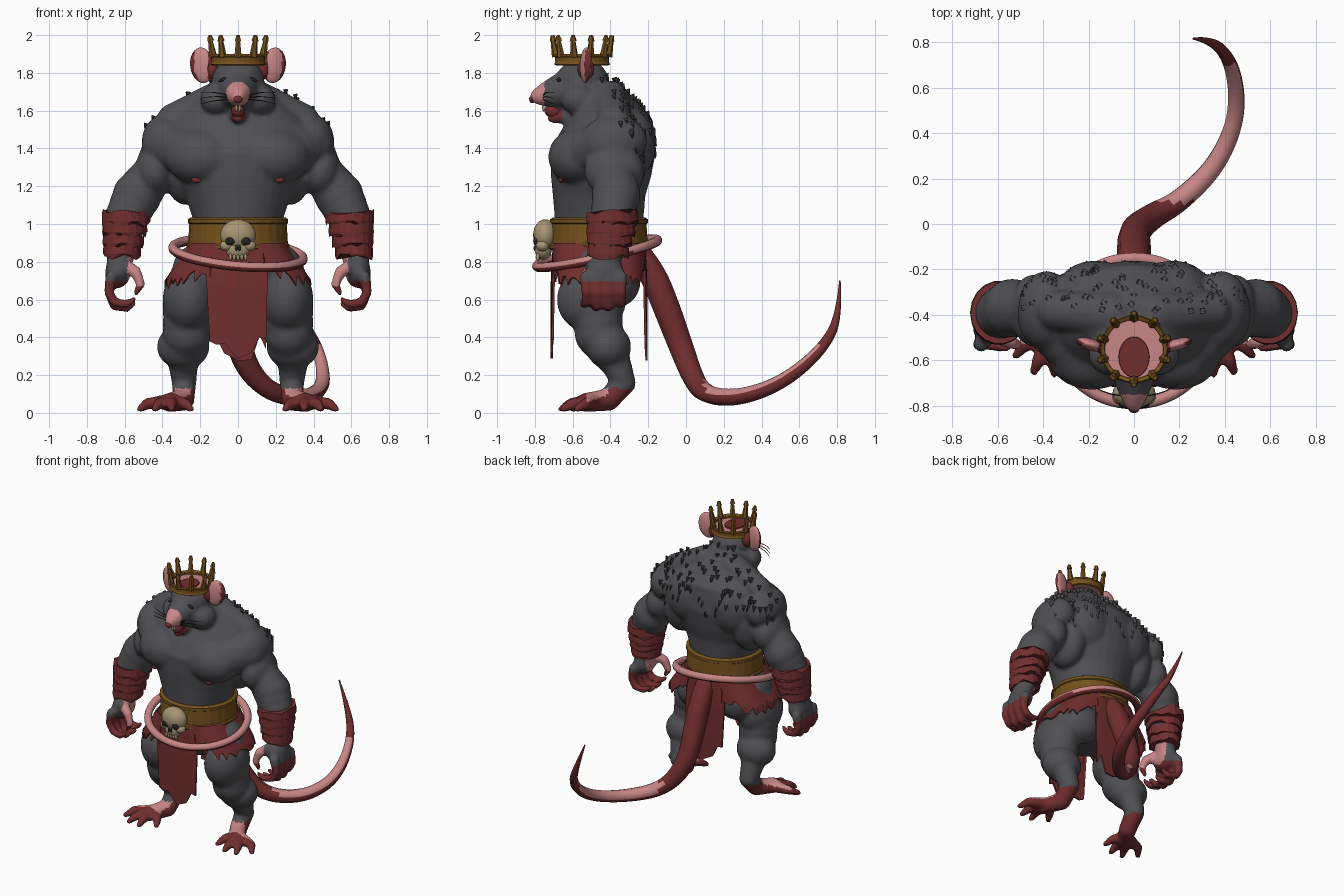
import bpy, bmesh, math, random
from mathutils import Matrix, Vector, Euler
from mathutils.bvhtree import BVHTree

random.seed(4)
if "Cube" in bpy.data.objects:
    bpy.data.objects.remove(bpy.data.objects["Cube"])


def material(name, r, g, b):
    m = bpy.data.materials.new(name)
    m.use_nodes = True
    m.diffuse_color = (r, g, b, 1)
    bsdf = m.node_tree.nodes["Principled BSDF"]
    bsdf.inputs["Base Color"].default_value = (r, g, b, 1)
    bsdf.inputs["Roughness"].default_value = 0.8
    return m


GREY = material("grey fur", 0.08, 0.08, 0.088)
RED = material("dark red", 0.165, 0.027, 0.028)
PINK = material("pink skin", 0.58, 0.24, 0.24)
GOLD = material("old gold", 0.175, 0.082, 0.012)
BONE = material("bone", 0.38, 0.3, 0.17)
DARK = material("near black", 0.02, 0.016, 0.016)


def finish(bm, name, mats, rule=None, smooth=True):
    """Turn a bmesh into an object; rule(centre, normal) picks the colour."""
    bmesh.ops.recalc_face_normals(bm, faces=bm.faces)
    bm.normal_update()
    for f in bm.faces:
        f.smooth = smooth
        f.material_index = rule(f.calc_center_median(), f.normal) if rule else 0
    me = bpy.data.meshes.new(name)
    bm.to_mesh(me)
    bm.free()
    ob = bpy.data.objects.new(name, me)
    for m in mats:
        me.materials.append(m)
    bpy.context.scene.collection.objects.link(ob)
    return ob


def evaluated(ob):
    """Bake an object's modifiers or curve into a new bmesh and drop the object."""
    dg = bpy.context.evaluated_depsgraph_get()
    me = bpy.data.meshes.new_from_object(ob.evaluated_get(dg))
    bm = bmesh.new()
    bm.from_mesh(me)
    bpy.data.objects.remove(ob)
    bpy.data.meshes.remove(me)
    return bm


def unit_sphere(detail):
    bm = bmesh.new()
    bmesh.ops.create_icosphere(bm, subdivisions=detail, radius=1)
    bm.verts.index_update()
    shape = [v.co.copy() for v in bm.verts], [[v.index for v in f.verts] for f in bm.faces]
    bm.free()
    return shape


SPHERES = {d: unit_sphere(d) for d in (2, 3)}


def ball(bm, c, r, rot=(0, 0, 0), detail=3):
    r = r if isinstance(r, tuple) else (r, r, r)
    mat = Matrix.LocRotScale(Vector(c), Euler(rot), Vector(r))
    points, faces = SPHERES[detail]
    vs = [bm.verts.new(mat @ p) for p in points]
    for f in faces:
        bm.faces.new([vs[i] for i in f])


def limb(bm, pts):
    """Row of blended balls through (x, y, z, radius) points."""
    for a, b in zip(pts, pts[1:]):
        a, b = Vector(a), Vector(b)
        n = max(2, int((b - a).length / (0.35 * min(a[3], b[3]))))
        for i in range(n + 1):
            p = a.lerp(b, i / n)
            ball(bm, p[:3], p[3], detail=3 if p[3] > .05 else 2)


def loft(bm, rings, n=28, caps=True, ragged=0):
    """Skin through horizontal ellipses (x, y, z, rx, ry)."""
    rows = []
    for k, (x, y, z, rx, ry) in enumerate(rings):
        end = ragged if k in (0, len(rings) - 1) else 0
        rows.append([bm.verts.new((x + rx * math.cos(t), y + ry * math.sin(t),
                                   z + random.uniform(-end, end)))
                     for t in (math.tau * i / n for i in range(n))])
    for lo, hi in zip(rows, rows[1:]):
        for i in range(n):
            j = (i + 1) % n
            bm.faces.new((lo[i], lo[j], hi[j], hi[i]))
    if caps:
        bm.faces.new(rows[0][::-1])
        bm.faces.new(rows[-1])


def tube(pts, cyclic=False):
    cu = bpy.data.curves.new("path", 'CURVE')
    cu.dimensions = '3D'
    cu.bevel_depth, cu.bevel_resolution, cu.use_fill_caps = 1, 3, True
    sp = cu.splines.new('NURBS')
    sp.points.add(len(pts) - 1)
    for p, (x, y, z, r) in zip(sp.points, pts):
        p.co, p.radius = (x, y, z, 1), r
    sp.order_u, sp.resolution_u = 3, 6
    sp.use_endpoint_u, sp.use_cyclic_u = not cyclic, cyclic
    ob = bpy.data.objects.new("path", cu)
    bpy.context.scene.collection.objects.link(ob)
    return evaluated(ob)


# Body: trunk, muscles, limbs and head fused into one skin
bm = bmesh.new()
trunk = [(.62, -.47, .13, .13), (.75, -.47, .25, .21), (.9, -.465, .25, .24),
         (1.03, -.46, .24, .235), (1.15, -.46, .28, .245), (1.25, -.45, .33, .265),
         (1.38, -.44, .38, .28), (1.48, -.42, .39, .25), (1.56, -.40, .35, .22),
         (1.64, -.42, .25, .17), (1.73, -.47, .14, .13)]
loft(bm, [(0, y, z, rx, ry) for z, y, rx, ry in trunk])
ball(bm, (0, -.55, 1.76), (.14, .14, .115))
limb(bm, [(0, -.62, 1.71, .11), (0, -.72, 1.69, .072), (0, -.785, 1.675, .043)])
limb(bm, [(0, -.60, 1.585, .055), (0, -.71, 1.56, .027)])
for s in (1, -1):
    ball(bm, (s * .185, -.565, 1.355), (.20, .165, .155))        # chest
    limb(bm, [(s * .26, -.54, 1.38, .13), (s * .38, -.42, 1.42, .13)])
    ball(bm, (s * .28, -.37, 1.32), (.12, .16, .22))             # side of back
    ball(bm, (s * .17, -.29, 1.42), (.17, .13, .19))             # shoulder blade
    ball(bm, (s * .385, -.38, 1.44), (.125, .175, .14))          # shoulder
    ball(bm, (s * .44, -.38, 1.28), (.105, .16, .14))            # upper arm
    ball(bm, (s * .11, -.57, 1.66), (.09, .095, .085))           # cheek
    ball(bm, (s * .26, -.50, .60), (.14, .185, .18))             # thigh
    ball(bm, (s * .16, -.36, .70), (.15, .12, .14))              # rump
    ball(bm, (s * .29, -.41, .35), (.14, .12, .12))              # calf
    ball(bm, (s * .635, -.43, .75), (.068, .10, .09))            # palm
    limb(bm, [(s * .1, -.40, 1.66, .1), (s * .34, -.38, 1.55, .09)])
    limb(bm, [(s * .41, -.38, 1.38, .105), (s * .45, -.38, 1.27, .107),
              (s * .535, -.37, 1.15, .13), (s * .585, -.39, 1.05, .115),
              (s * .61, -.40, .9, .085), (s * .63, -.42, .78, .065)])
    limb(bm, [(s * .2, -.47, .75, .15), (s * .26, -.48, .6, .14), (s * .27, -.46, .42, .13),
              (s * .29, -.37, .26, .08), (s * .285, -.33, .16, .065),
              (s * .29, -.41, .07, .06), (s * .36, -.53, .055, .052)])
    for x, y in ((.25, -.60), (.35, -.66), (.44, -.65), (.52, -.58)):    # toes
        limb(bm, [(s * (.3 + x * .15), -.50, .06, .042),
                  (s * (.09 + x * .75), y + .05, .048, .032), (s * x, y, .02, .02)])
    for k in range(4):                                                   # fingers
        y = -.53 + k * .063
        drop = .02 * (k % 3 > 0)
        limb(bm, [(s * .67, y, .72, .034), (s * .685, y, .64, .026),
                  (s * .655, y, .585 - drop, .025), (s * .59, y - .01, .575 - drop, .024),
                  (s * .55, y - .015, .60 - drop, .016)])
    limb(bm, [(s * .60, -.49, .78, .04), (s * .54, -.52, .745, .032),
              (s * .515, -.53, .68, .025), (s * .54, -.53, .635, .016)])


def skin_colour(c, n):
    ax = abs(c.x)
    if c.z < .13:
        return 2 if n.z > .45 and c.z > .06 and -.53 < c.y < -.36 else 1
    if ax > .45 and c.z < .82:
        if ax < .585 and c.z > .675:
            return 2
        return 1 if c.z < .70 else 0
    if c.y < -.75 and c.z > 1.61:
        return 2
    return 1 if c.y < -.655 and 1.545 < c.z < 1.61 and ax < .045 else 0


raw = finish(bm, "raw_body", [GREY])
mod = raw.modifiers.new("fuse", 'REMESH')
mod.mode, mod.voxel_size = 'VOXEL', 0.013
mod = raw.modifiers.new("soften", 'SMOOTH')
mod.factor, mod.iterations = 0.5, 5
bm = evaluated(raw)
bm.normal_update()
tree = BVHTree.FromBMesh(bm)
hairy = [(f.calc_center_median(), f.normal.copy()) for f in bm.faces]
hairy = [(c, n) for c, n in hairy if c.z < 1.78 and abs(c.x) < .5 and n.y > -.1
         and c.y > -.46 and c.z > 1.36 + .05 * math.sin(c.x * 14)]
finish(bm, "body", [GREY, RED, PINK], skin_colour)

# Short fur tufts lying flat on the upper back
bm = bmesh.new()
for c, n in random.sample(hairy, min(110, len(hairy))):
    d = (n * .22 + Vector((0, 0.1, -.8))).normalized()
    mat = Matrix.Translation(c) @ d.to_track_quat('Z', 'Y').to_matrix().to_4x4()
    bmesh.ops.create_cone(bm, segments=4, radius1=.016, radius2=0, depth=.045, matrix=mat)
finish(bm, "fur_tufts", [GREY])


def front_y(x, z):
    hit = tree.ray_cast(Vector((x, -2, z)), Vector((0, 1, 0)))[0]
    return hit.y if hit else -.6


# Face details
mouth, teeth, eyes, nipples = (bmesh.new() for _ in range(4))
ball(mouth, (0, -.70, 1.60), (.036, .05, .04))
ball(mouth, (0, -.815, 1.66), (.024, .016, .02))
for s in (1, -1):
    ball(teeth, (s * .009, -.755, 1.615), (.008, .007, .02))
    ball(teeth, (s * .012, -.72, 1.59), (.007, .007, .016))
    ball(eyes, (s * .078, front_y(s * .078, 1.765), 1.765), (.026, .012, .009), (0, s * .35, 0))
    ball(nipples, (s * .22, front_y(s * .22, 1.235), 1.235), (.026, .014, .018))
    for k in (-1, 0, 1):
        whisker = tube([(s * .05, -.755, 1.67 + k * .01, .003), (s * .13, -.75, 1.68 + k * .025, .003),
                        (s * .2, -.70, 1.665 + k * .03, .001)])
        finish(whisker, "whisker", [DARK])
finish(mouth, "mouth_and_nose", [RED])
finish(teeth, "teeth", [BONE])
finish(eyes, "eyes", [DARK])
finish(nipples, "nipples", [RED])

# Ears with red roots and outer rims
for s in (1, -1):
    bm = bmesh.new()
    ball(bm, (s * .19, -.53, 1.84), (.066, .026, .095), (0, s * .15, s * .3))
    ball(bm, (s * .135, -.53, 1.82), (.035, .045, .055))
    finish(bm, "ear", [PINK, RED],
           lambda c, n: 1 if abs(c.x) < .158 or n.x * s > .55 else 0)

# Crown: hollow band, flared points with knobs, lining
bm = bmesh.new()
loft(bm, [(0, -.55, z, r, r) for z, r in ((1.84, .138), (1.845, .148), (1.86, .142),
                                         (1.88, .143), (1.89, .15), (1.9, .145))], caps=False)
band = finish(bm, "crown_band", [GOLD], smooth=False)
band.modifiers.new("wall", 'SOLIDIFY').thickness = 0.015
bm = bmesh.new()
for k in range(10):
    t = math.tau * k / 10 - math.pi / 2
    d = Vector((math.cos(t), math.sin(t), 0))
    base, tip = Vector((0, -.55, 1.885)) + d * .138, Vector((0, -.55, 1.975)) + d * .155
    turn = (tip - base).to_track_quat('Z', 'Y').to_matrix().to_4x4()
    bmesh.ops.create_cone(bm, cap_ends=True, segments=6, radius1=.022, radius2=.012,
                          depth=.09, matrix=Matrix.Translation((base + tip) / 2) @ turn)
    bmesh.ops.create_cone(bm, cap_ends=True, segments=6, radius1=.019, radius2=.01,
                          depth=.03, matrix=Matrix.Translation(tip + Vector((0, 0, .009))) @ turn)
finish(bm, "crown_points", [GOLD], smooth=False)
bm = bmesh.new()
loft(bm, [(0, -.55, 1.85, .132, .132), (0, -.55, 1.875, .132, .132)])
finish(bm, "crown_lining", [PINK], smooth=False)
bm = bmesh.new()
loft(bm, [(0, -.585, 1.874, .068, .09), (0, -.585, 1.882, .066, .088)])
finish(bm, "crown_lining_patch", [RED], smooth=False)

# Forearm wraps: overlapping ragged bands
for s in (1, -1):
    bm = bmesh.new()
    for k in range(4):
        t = k / 3
        x, y, z, r = s * (.592 + .022 * t), -.39 - .022 * t, 1.065 - .175 * t, .126 - .028 * t
        loft(bm, [(x, y, z - .065, r, r + .012), (x, y, z - .05, r + .003, r + .015),
                  (x, y, z, r + .001, r + .011)], n=18, ragged=.018)
    finish(bm, "forearm_wrap", [RED], smooth=False)

# Belt and skull buckle
bm = bmesh.new()
loft(bm, [(0, -.46, z, r, r - .007) for z, r in ((.86, .262), (.87, .272), (.89, .272), (.9, .264),
                                                (1.0, .258), (1.005, .266), (1.025, .266), (1.035, .25))])
finish(bm, "belt", [GOLD], smooth=False)
bm, holes = bmesh.new(), bmesh.new()
ball(bm, (0, -.745, .94), (.095, .065, .085))
ball(bm, (0, -.755, .865), (.065, .045, .055))
for s in (1, -1):
    ball(bm, (s * .06, -.76, .885), (.036, .035, .03))
    ball(holes, (s * .04, -.795, .91), (.028, .014, .022), (0, s * .3, 0))
    ball(holes, (s * .008, -.797, .872), (.008, .01, .016))
for k in range(5):
    ball(bm, (-.04 + k * .02, -.785, .825), (.009, .011, .02), detail=2)
finish(bm, "skull_buckle", [BONE])
finish(holes, "skull_sockets", [DARK])

# Ragged loincloth with long front and back flaps
bm, cols, N, ROWS = bmesh.new(), [], 80, 6
for i in range(N):
    t = math.tau * i / N
    cx, cy = (math.copysign(abs(v) ** .66, v) for v in (math.cos(t), math.sin(t)))
    ax = abs(cx) * .36
    jag = random.uniform(-.05, .03)
    low = .29 + .8 * ax + jag * 1.3 if ax < .16 else .76 - .35 * (ax - .16) + jag
    col = []
    for k in range(ROWS):
        z = .9 + (low - .9) * k / (ROWS - 1)
        flare = min(1, (.9 - z) / .2)
        col.append(bm.verts.new((cx * (.25 + .14 * flare), -.46 + cy * (.245 + .012 * flare), z)))
    cols.append(col)
for a, b in zip(cols, cols[1:] + cols[:1]):
    for k in range(ROWS - 1):
        bm.faces.new((a[k], a[k + 1], b[k + 1], b[k]))
cloth = finish(bm, "loincloth", [RED], smooth=False)
cloth.modifiers.new("cloth", 'SOLIDIFY').thickness = 0.012

# Tail and the coil around the hips
tail = [(0, -.26, .86, .065), (0, -.18, .75, .075), (0, -.1, .55, .075), (0, -.03, .36, .068),
        (.07, .03, .2, .06), (.19, .09, .1, .05), (.35, .24, .075, .044), (.44, .42, .12, .04),
        (.455, .58, .21, .036), (.42, .73, .35, .03), (.34, .81, .5, .02), (.26, .815, .7, .004)]
finish(tube(tail), "tail", [RED, PINK],
       lambda c, n: 1 if .1 < c.y < .7 and n.z - .4 * n.x > .2 else 0)
coil = []
for i in range(16):
    t = math.tau * i / 16
    coil.append((.35 * math.cos(t), -.47 + .325 * math.sin(t),
                 .845 + .07 * math.sin(t) - .03 * math.cos(t), .026))
finish(tube(coil, True), "tail_coil", [RED, PINK], lambda c, n: 1 if n.z > -.2 else 0)
